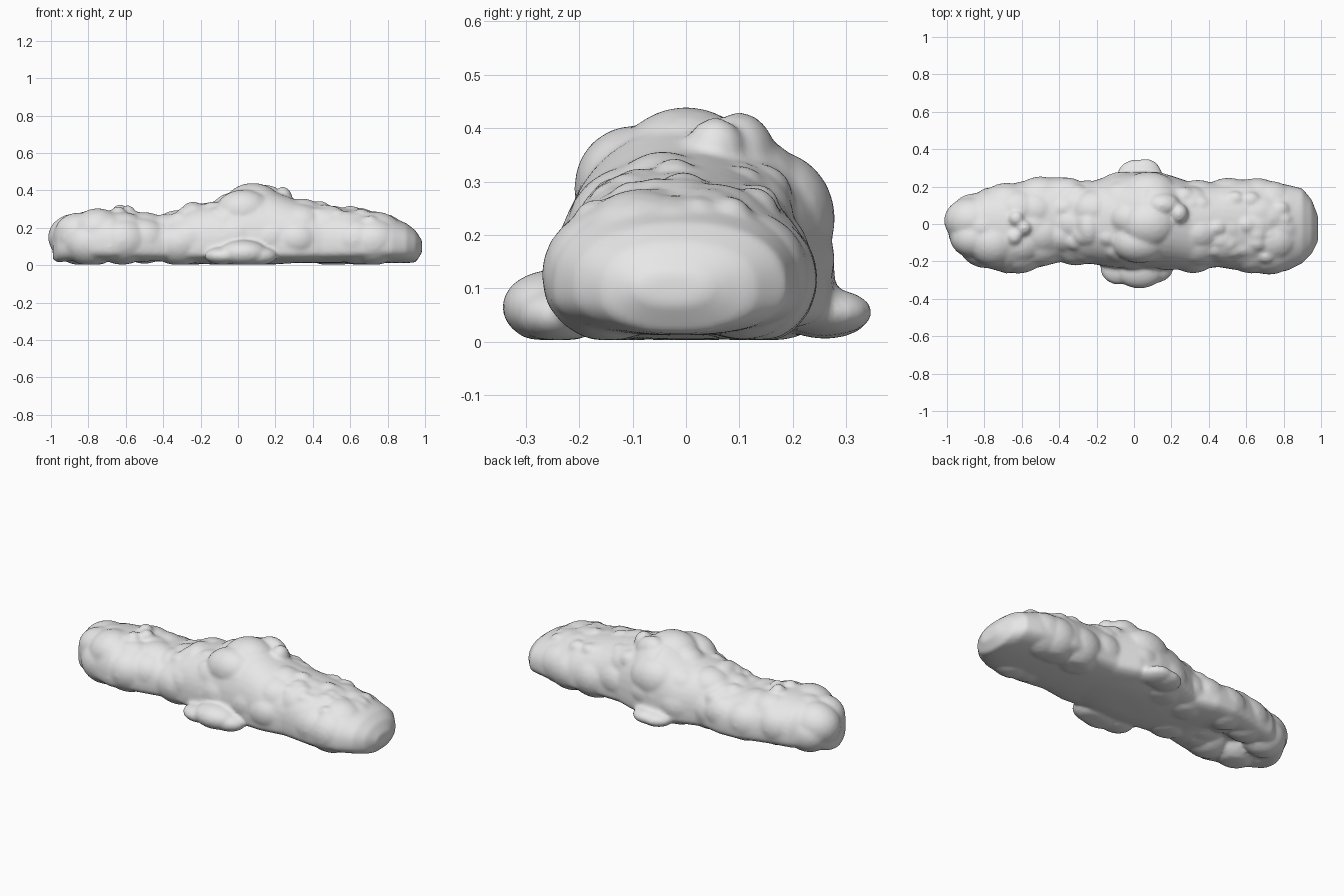
import bpy
import bmesh
import random
from math import sin, cos, pi, exp, copysign
from mathutils import Matrix, Vector

cube = bpy.data.objects.get("Cube")
if cube:
    bpy.data.objects.remove(cube, do_unlink=True)

random.seed(4)
MID = 0.1        # height of the widest line of the body
FLOOR = 0.003

# Body stations: x, front y, back y, top z
STATIONS = [
    (-.99, -.07, .04, .17), (-.965, -.13, .09, .22), (-.9, -.18, .13, .26),
    (-.8, -.23, .19, .285), (-.68, -.265, .21, .295), (-.5, -.23, .25, .27),
    (-.38, -.2, .25, .265), (-.25, -.21, .22, .32), (-.1, -.235, .27, .345),
    (.05, -.235, .28, .415), (.18, -.24, .265, .4), (.3, -.25, .225, .355),
    (.45, -.23, .225, .325), (.6, -.255, .24, .3), (.72, -.265, .225, .28),
    (.82, -.25, .21, .255), (.9, -.21, .19, .225), (.95, -.16, .13, .185),
    (.985, -.09, .04, .13),
]


def power(v, e):
    return copysign(abs(v) ** e, v)


def section_point(station, t):
    """Point on the domed cross-section at angle t; the ends are rounder below."""
    x, front, back, top = station
    s = sin(t)
    y = (front + back) / 2 + (back - front) / 2 * power(cos(t), .9)
    if s >= 0:
        return Vector((x, y, MID + (top - MID) * s ** .85))
    roundness = .45 + .4 * min(1, x * x)
    z = MID - min(.088, top - MID) * abs(s) ** roundness
    # hollow under the right end
    z += .09 * exp(-((x + .66) / .17) ** 2 - (y / .09) ** 2)
    return Vector((x, y, z))


def station_at(x):
    """Interpolated station at any x along the body."""
    for a, b in zip(STATIONS, STATIONS[1:]):
        if a[0] <= x <= b[0]:
            f = (x - a[0]) / (b[0] - a[0])
            return tuple(p + (q - p) * f for p, q in zip(a, b))
    return STATIONS[-1]


def add_puff(bm, centre, radii):
    """Ellipsoid flattened where it meets the floor."""
    matrix = Matrix.Translation(centre) @ Matrix.Diagonal((*radii, 1))
    made = bmesh.ops.create_icosphere(bm, subdivisions=3, radius=1, matrix=matrix)
    for v in made["verts"]:
        v.co.z = max(v.co.z, FLOOR)


def add_surface_puff(bm, x, t, r, proud):
    """Round puff whose cap stands proud of the body at x and angle t."""
    station = station_at(x)
    p = section_point(station, t)
    core = Vector((x, (station[1] + station[2]) / 2, MID))
    outward = (p - core).normalized()
    add_puff(bm, p - outward * (r - proud), (r * 1.2, r, r))


bm = bmesh.new()

# Main body loft
SIDES = 40
rings = [[bm.verts.new(section_point(s, 2 * pi * i / SIDES)) for i in range(SIDES)]
         for s in STATIONS]
for a, b in zip(rings, rings[1:]):
    for i in range(SIDES):
        j = (i + 1) % SIDES
        bm.faces.new((a[i], a[j], b[j], b[i]))
bm.faces.new(rings[0])
bm.faces.new(rings[-1])

# Broad billows along both flanks and over the crown
for x in (-.82, -.66, -.5, -.35, -.2, -.04, .14, .3, .46, .62, .76):
    for t in (.08, .3, .52, .72, .92):
        add_surface_puff(bm, x + random.uniform(-.05, .05),
                         pi * (t + random.uniform(-.05, .05)),
                         random.uniform(.1, .13), random.uniform(0, .018))

# Small knobs on the left half of the top
for i in range(22):
    add_surface_puff(bm, random.uniform(.25, .85), pi * random.uniform(.25, .75),
                     random.uniform(.04, .06), random.uniform(.008, .02))

# Knobs on the right half of the top
for i in range(6):
    add_surface_puff(bm, random.uniform(-.45, -.1), pi * random.uniform(.2, .8),
                     random.uniform(.05, .07), .012)
for x, y, z in ((-.63, .03, .29), (-.59, -.02, .285), (-.64, -.07, .28)):
    add_puff(bm, (x, y, z), (.04, .04, .035))

# Bulges of the right end
add_puff(bm, (-.75, -.1, .18), (.14, .13, .125))
add_puff(bm, (-.87, -.05, .15), (.12, .13, .12))

# Crown bumps and rear shoulder
add_puff(bm, (.08, 0, .33), (.15, .13, .11))
add_puff(bm, (.15, .1, .34), (.1, .07, .09))
add_puff(bm, (.24, .055, .36), (.05, .055, .06))
add_puff(bm, (.08, .16, .23), (.16, .12, .13))
add_puff(bm, (.03, -.1, .29), (.15, .11, .115))
add_puff(bm, (-.24, -.02, .27), (.07, .1, .07))

# Low flat lobes at the front and back of the middle
for x, y, z, rx, ry, rz in (
        (-.08, -.24, .05, .1, .085, .048), (.03, -.25, .065, .13, .095, .07),
        (.09, -.24, .05, .12, .08, .055),
        (.01, .26, .05, .1, .085, .045), (.06, .26, .055, .09, .09, .045)):
    add_puff(bm, (x, y, z), (rx, ry, rz))

# Shallow plate and left end lobe beneath
add_puff(bm, (.02, 0, .04), (.4, .22, .04))
add_puff(bm, (.78, -.1, .075), (.18, .09, .06))

bmesh.ops.recalc_face_normals(bm, faces=bm.faces[:])
mesh = bpy.data.meshes.new("cloud")
bm.to_mesh(mesh)
bm.free()
cloud = bpy.data.objects.new("cloud", mesh)
bpy.context.collection.objects.link(cloud)

# Plain grey material
grey = bpy.data.materials.new("light_grey")
grey.use_nodes = True
colour = (.8, .8, .8, 1)
grey.diffuse_color = colour
grey.node_tree.nodes["Principled BSDF"].inputs["Base Color"].default_value = colour
mesh.materials.append(grey)

# Fuse the puffs into one soft skin
fuse = cloud.modifiers.new("fuse", "REMESH")
fuse.mode = "VOXEL"
fuse.voxel_size = .011
fuse.use_smooth_shade = True
soften = cloud.modifiers.new("soften", "SMOOTH")
soften.factor = .5
soften.iterations = 5
